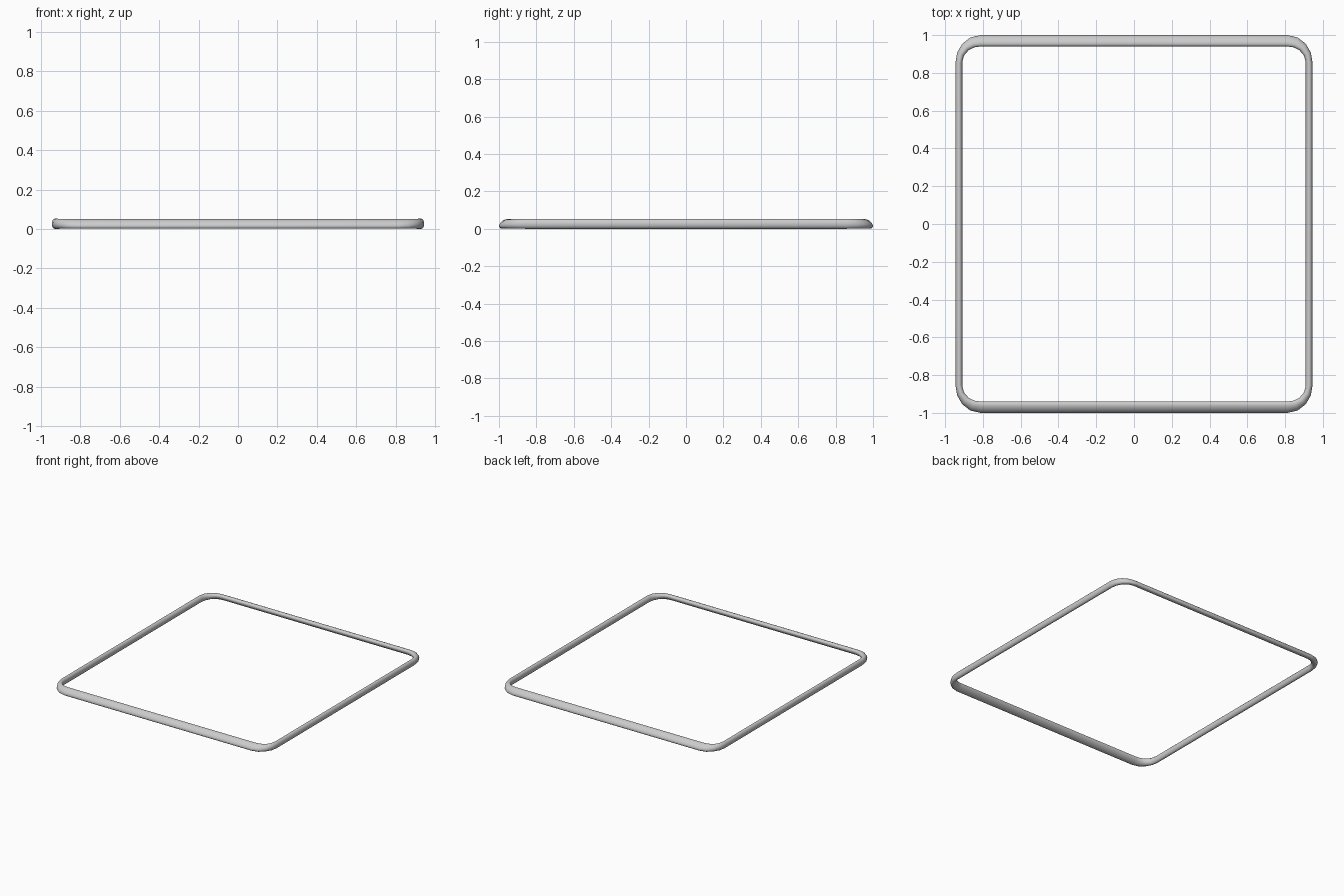
import bpy, bmesh
from math import sin, cos, pi

if "Cube" in bpy.data.objects:
    bpy.data.objects.remove(bpy.data.objects["Cube"])

SIDES, STEPS = 16, 4            # tube sides, segments per corner
HX, HY, R = 0.927, 0.97, 0.115  # centre line half sizes and corner radius
ZC = 0.0265

bm = bmesh.new()
rings = []

# Sweep an oval section round a rounded rectangle; the front and back bars
# are wider than the side bars and slope down towards the outside.
for q in range(4):
    sx = 1 if q in (0, 3) else -1
    sy = 1 if q in (0, 1) else -1
    for i in range(STEPS + 1):
        t = (q + i / STEPS) * pi / 2
        cx, cy = sx * (HX - R), sy * (HY - R)
        w = sin(t) ** 2
        half = 0.018 + 0.012 * w
        tall = 0.0265 - 0.0045 * w
        tilt = 0.012 * w
        ring = []
        for j in range(SIDES):
            p = 2 * pi * j / SIDES
            r = R + half * cos(p)
            z = ZC + tall * sin(p) - tilt * cos(p)
            ring.append(bm.verts.new((cx + r * cos(t), cy + r * sin(t), z)))
        rings.append(ring)

for k, a in enumerate(rings):
    b = rings[(k + 1) % len(rings)]
    for j in range(SIDES):
        n = (j + 1) % SIDES
        bm.faces.new((a[j], b[j], b[n], a[n]))
bmesh.ops.recalc_face_normals(bm, faces=bm.faces)

# Rest the frame on the ground
low = min(v.co.z for v in bm.verts)
bmesh.ops.translate(bm, verts=bm.verts, vec=(0, 0, -low))

mesh = bpy.data.meshes.new("rounded_frame")
bm.to_mesh(mesh)
bm.free()
frame = bpy.data.objects.new("rounded_frame", mesh)
bpy.context.collection.objects.link(frame)
bpy.context.view_layer.objects.active = frame
frame.select_set(True)
bpy.ops.object.shade_smooth_by_angle(angle=pi / 4)
